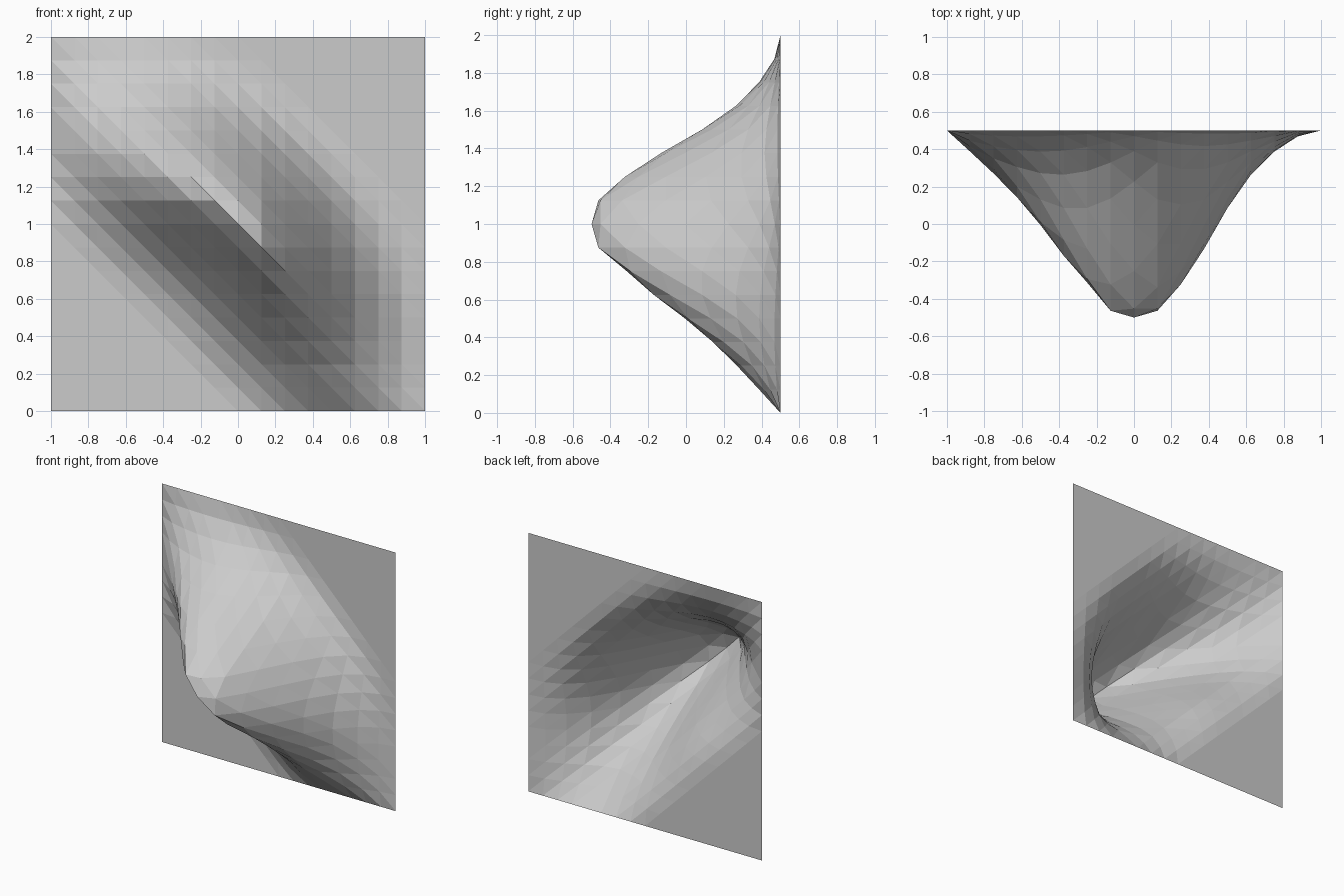
import bpy, bmesh
from math import exp

if "Cube" in bpy.data.objects:
    bpy.data.objects.remove(bpy.data.objects["Cube"])

N = 16                      # grid cells per side


def lobe(t, q=0.6):
    # bump profile, zero at both ends: soft tail towards +1, steep towards -1
    if abs(t) >= 1:
        return 0.0
    tail = 1 + 6 * t ** 9 if t > 0 else 1 + 0.45 * t ** 4
    if t < 0 and q > 1:
        tail = 1
    near = 1 + 0.02 * (0 < t < 0.2)
    return (1 - t) ** 3 * (1 + t) ** q * exp((3 - q) * t) * tail * near


def bulge(u, v):
    # three-direction bump on a hexagon, creased along the diagonal at its peak
    w = -(u + v)
    d = (u - v) / 2
    crease = exp(-max(w, 0) * exp(-(d / 0.3) ** 2))
    third = lobe(w, 2.0) if w < 0 else lobe(w)
    return lobe(u) * lobe(v) * third * crease


# square upright sheet pushed forward in the middle
bm = bmesh.new()
grid = []
for j in range(N + 1):
    v = 2 * j / N - 1
    grid.append([bm.verts.new((2 * i / N - 1, 0.5 - bulge(2 * i / N - 1, v), v + 1))
                 for i in range(N + 1)])

# triangles split along the falling diagonal
for j in range(N):
    for i in range(N):
        a, b = grid[j][i], grid[j][i + 1]
        c, d = grid[j + 1][i + 1], grid[j + 1][i]
        bm.faces.new((a, b, d))
        bm.faces.new((b, c, d))

mesh = bpy.data.meshes.new("bulged_sheet")
bm.to_mesh(mesh)
bm.free()
bpy.context.collection.objects.link(bpy.data.objects.new("bulged_sheet", mesh))
